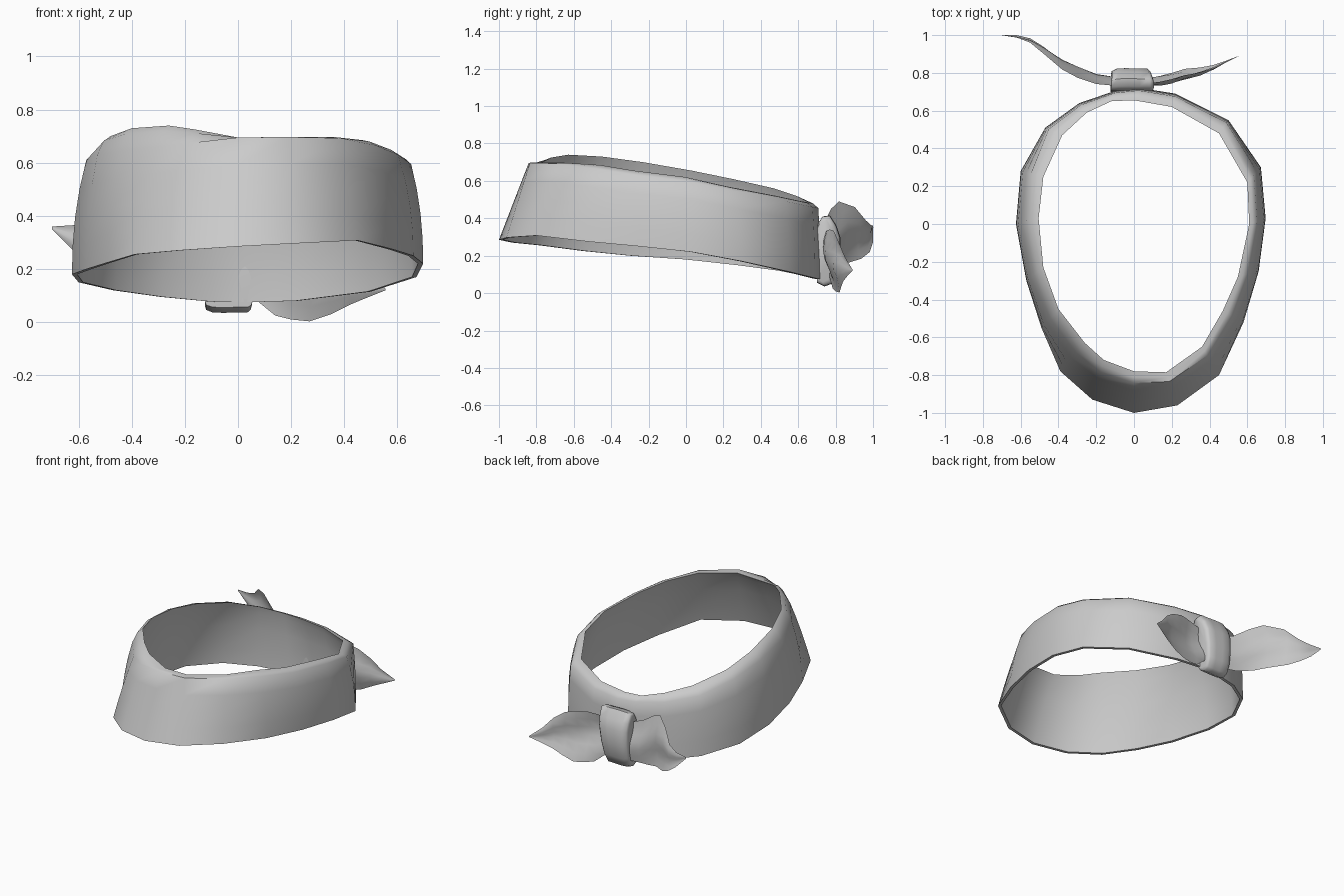
import bpy, math
from mathutils import Vector

if "Cube" in bpy.data.objects:
    bpy.data.objects.remove(bpy.data.objects["Cube"])


def make(name, rows, close_u=False, close_v=False, caps=False, angle=50):
    """Skin a grid of points: rows[i][j]."""
    n, m = len(rows), len(rows[0])
    verts = [tuple(p) for r in rows for p in r]
    faces = []
    for i in range(n if close_u else n - 1):
        for j in range(m if close_v else m - 1):
            a, b = (i + 1) % n, (j + 1) % m
            faces.append((i * m + j, a * m + j, a * m + b, i * m + b))
    if caps:
        faces.append(tuple(range(m)))
        faces.append(tuple((n - 1) * m + j for j in reversed(range(m))))
    mesh = bpy.data.meshes.new(name)
    mesh.from_pydata(verts, [], faces)
    ob = bpy.data.objects.new(name, mesh)
    bpy.context.collection.objects.link(ob)
    bpy.ops.object.select_all(action='DESELECT')
    bpy.context.view_layer.objects.active = ob
    ob.select_set(True)
    bpy.ops.object.mode_set(mode='EDIT')
    bpy.ops.mesh.select_all(action='SELECT')
    bpy.ops.mesh.normals_make_consistent(inside=False)
    bpy.ops.object.mode_set(mode='OBJECT')
    bpy.ops.object.shade_smooth_by_angle(angle=math.radians(angle))
    return ob


# Headband stations: lower hem x,y,z / inner top rim x,y,z / drop of outer rim
stations = [
    (0, -1, .285, 0, -.78, .695, 0), (.23, -.96, .297, .17, -.785, .697, 0),
    (.45, -.8, .308, .36, -.65, .697, .005), (.58, -.52, .275, .47, -.46, .685, .02),
    (.66, -.25, .25, .55, -.28, .655, .025), (.697, .03, .22, .61, 0, .62, .025),
    (.672, .3, .17, .6, .22, .57, .025), (.5, .55, .115, .45, .48, .52, .03),
    (.22, .69, .08, .2, .62, .49, .03), (.03, .72, .075, 0, .655, .485, .03),
    (-.1, .705, .077, -.12, .65, .49, .03), (-.29, .64, .095, -.25, .59, .52, .04),
    (-.47, .51, .12, -.38, .47, .56, .04), (-.6, .28, .15, -.48, .25, .61, .04),
    (-.625, 0, .18, -.505, .03, .655, .045), (-.57, -.3, .2, -.48, -.23, .70, .07),
    (-.49, -.55, .225, -.4, -.45, .73, .085), (-.39, -.78, .255, -.26, -.63, .74, .08),
    (-.22, -.93, .27, -.16, -.72, .725, .05)]
rows = []
for bx, by, bz, tx, ty, tz, drop in stations:
    low, rim = Vector((bx, by, bz)), Vector((tx, ty, tz))
    front = min(1, max(0, (-by - .45) / .4))
    keep = .8 if by > .5 else (.48 - .2 * front if bx > -.1 else .55 - .25 * front)
    top = rim.lerp(low, keep)
    top.z = tz - drop

    def outer(t):
        p = low.lerp(top, t)
        q = low.lerp(top, t ** 2.2)      # sides bulge, front stays straight
        p.x, p.y = q.lerp(p, front).xy
        return p

    def inner(t):
        p = outer(t)
        p -= Vector((p.x, p.y + .1, 0)).normalized() * .02
        return p.lerp(rim, max(0, (t - .3) / .7))

    shoulder = top.lerp(rim, .5)
    shoulder.z += drop * .25
    ts = [0, .25, .5, .75, 1]
    rows.append([outer(t) for t in ts] + [shoulder] + [inner(t) for t in reversed(ts)])
make("headband", rows, close_u=True, close_v=True, angle=65)

# Knot: bent pad section (y, z) swept across x, with rounded ends
section = [(.705, .37), (.73, .41), (.77, .415), (.805, .36), (.825, .30), (.825, .2),
           (.81, .11), (.78, .05), (.74, .035), (.70, .055), (.695, .2)]
rows = []
for x, s in ((-.12, .74), (-.115, .88), (-.085, .98), (-.03, 1), (.03, .98),
             (.085, .98), (.1, .88), (.105, .74)):
    row = []
    for y, z in section:
        t = (z - .04) / .37
        row.append((x * (.78 + .22 * t) - .03 * (1 - t),
                    .70 + (y - .70) * s, .22 + (z - .22) * (.5 + .5 * s)))
    rows.append(row)
make("knot", rows, close_v=True, caps=True, angle=60)


# Tails: cloth leaves given as x, y, low z, high z along their length
def tail(name, spine, lean):
    rows = []
    for x, y, lo, hi in spine:
        w = (hi - lo) / .3
        row = []
        for k in range(7):
            t = k / 6
            dy = w * (lean * (t - .5) + .018 * math.sin(t * math.tau + x * 6))
            row.append((x, y + dy, lo + (hi - lo) * t))
        rows.append(row)
    make(name, rows, angle=70)


tail("left_tail", [(-.08, .755, .09, .33), (-.2, .775, .105, .38), (-.3, .815, .13, .45),
                   (-.38, .855, .16, .49), (-.48, .925, .185, .46), (-.55, .97, .22, .39),
                   (-.62, .99, .27, .365), (-.7, 1, .35, .36)], -.04)
tail("right_tail", [(.06, .75, .09, .32), (.14, .755, .025, .335), (.2, .765, .01, .34),
                    (.27, .785, .003, .335), (.35, .80, .03, .31), (.42, .825, .065, .26),
                    (.48, .855, .09, .19), (.555, .89, .12, .127)], -.03)
